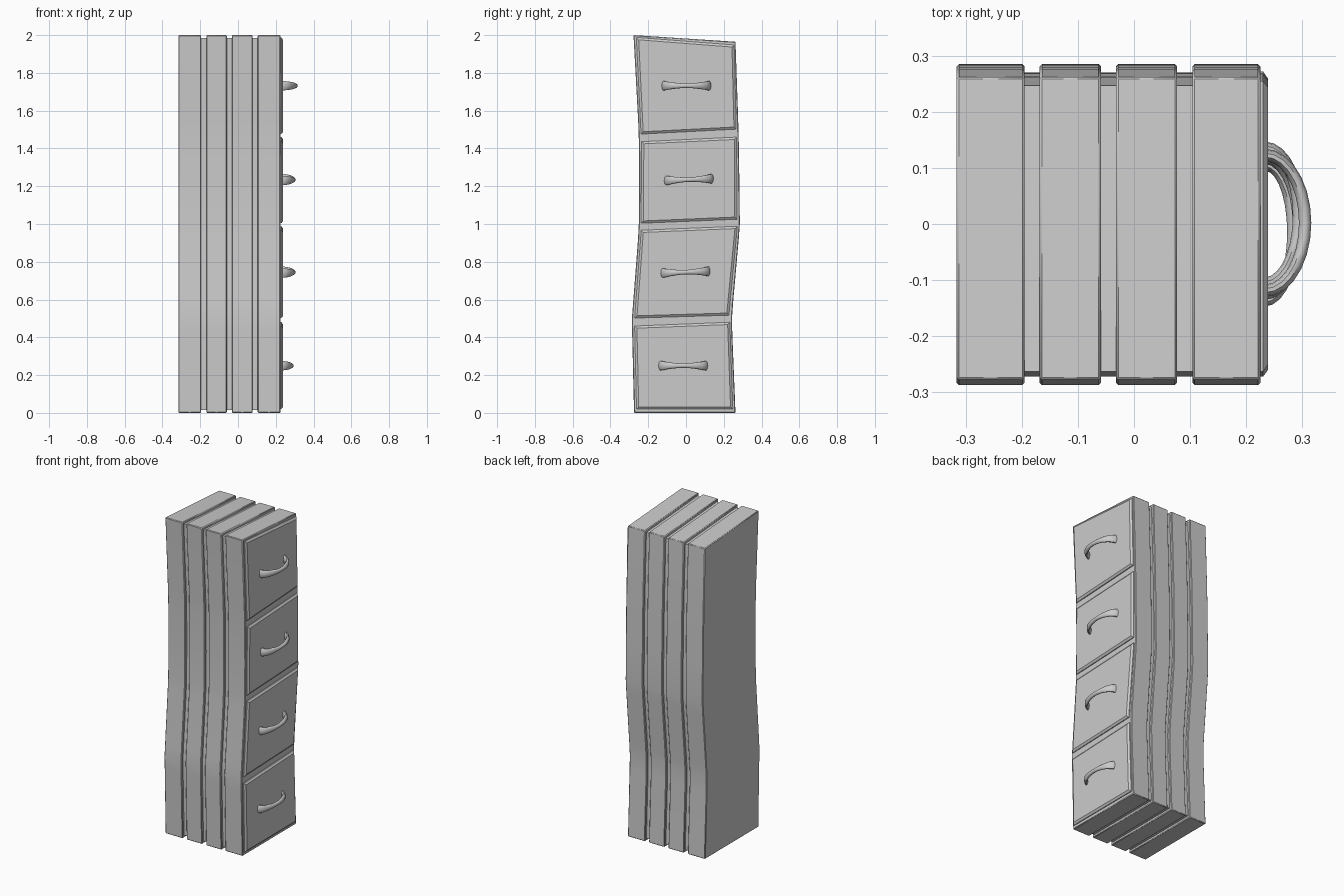
import bpy, bmesh, math
from mathutils import Vector

if "Cube" in bpy.data.objects:
    bpy.data.objects.remove(bpy.data.objects["Cube"])

# Wavy side profiles as (y, z), bottom to top
LEFT = [(-.275, 0), (-.285, .42), (-.287, .49), (-.281, .57), (-.254, .92), (-.25, 1.0),
        (-.248, 1.2), (-.249, 1.42), (-.253, 1.54), (-.278, 2.0)]
RIGHT = [(.262, 0), (.245, .42), (.244, .51), (.249, .58), (.28, .93), (.285, 1.0),
         (.283, 1.2), (.279, 1.45), (.276, 1.56), (.262, 1.965)]


def finish(name, bm, bevel=0, angle=30):
    bmesh.ops.recalc_face_normals(bm, faces=bm.faces)
    me = bpy.data.meshes.new(name)
    bm.to_mesh(me)
    bm.free()
    ob = bpy.data.objects.new(name, me)
    bpy.context.collection.objects.link(ob)
    if bevel:
        m = ob.modifiers.new("bevel", 'BEVEL')
        m.width = bevel
        m.segments = 1
        m.limit_method = 'ANGLE'
        m.angle_limit = math.radians(40)
    bpy.ops.object.select_all(action='DESELECT')
    ob.select_set(True)
    bpy.context.view_layer.objects.active = ob
    bpy.ops.object.shade_smooth_by_angle(angle=math.radians(angle))
    return ob


def wavy_slab(name, x0, x1, inset=0, bevel=0):
    """Stack of four-corner rings following the side profiles."""
    bm = bmesh.new()
    rings = []
    for i, ((yl, zl), (yr, zr)) in enumerate(zip(LEFT, RIGHT)):
        dz = inset if i == 0 else -inset if i == len(LEFT) - 1 else 0
        rings.append([bm.verts.new(p) for p in (
            (x0, yl + inset, zl + dz), (x1, yl + inset, zl + dz),
            (x1, yr - inset, zr + dz), (x0, yr - inset, zr + dz))])
    for a, b in zip(rings, rings[1:]):
        for k in range(4):
            bm.faces.new((a[k], a[(k + 1) % 4], b[(k + 1) % 4], b[k]))
    bm.faces.new(rings[0])
    bm.faces.new(rings[-1])
    return finish(name, bm, bevel)


# Cabinet body: four slabs around an inset core that forms the grooves
for i, (a, b) in enumerate([(-.316, -.195), (-.168, -.059), (-.032, .077), (.104, .225)]):
    wavy_slab(f"body_slab_{i + 1}", a, b, bevel=.004)
wavy_slab("body_core", -.29, .2, inset=.015)


def drawer_front(name, corners):
    """Crooked panel with a chamfered rim."""
    bm = bmesh.new()
    c = [Vector(p) for p in corners]
    inner = []
    for i, p in enumerate(c):
        u, v = (c[i - 1] - p).normalized(), (c[(i + 1) % 4] - p).normalized()
        inner.append(p + (u + v) * .012)
    rings = [[bm.verts.new((x, p.x, p.y)) for p in pts]
             for x, pts in ((.215, c), (.23, c), (.239, inner))]
    for a, b in zip(rings, rings[1:]):
        for k in range(4):
            bm.faces.new((a[k], a[(k + 1) % 4], b[(k + 1) % 4], b[k]))
    bm.faces.new(rings[0])
    bm.faces.new(rings[-1])
    return finish(name, bm, angle=20)


def handle(name, y, z, reach, tilt):
    """Arched pull with flared ends and a narrow middle."""
    bm = bmesh.new()
    n, sides, rings = 14, 10, []
    for i in range(n + 1):
        t = math.pi * i / n
        cy, sx = math.cos(t), math.sin(t)
        half = .012 + .014 * abs(cy) ** 1.6
        thick = .011
        ring = []
        for k in range(sides):
            a = 2 * math.pi * k / sides
            r, h = thick * math.cos(a), half * math.sin(a)
            py = cy * (.121 + r)
            ring.append(bm.verts.new((.233 + sx * (reach - .244 + r),
                                      y + py, z + h + py * tilt)))
        rings.append(ring)
    for a, b in zip(rings, rings[1:]):
        for k in range(sides):
            bm.faces.new((a[k], a[(k + 1) % sides], b[(k + 1) % sides], b[k]))
    bm.faces.new(rings[0])
    bm.faces.new(rings[-1])
    return finish(name, bm, angle=50)


# Drawers, bottom to top: corners (y, z), then handle y, z, reach, tilt
DRAWERS = [
    ([(-.262, .02), (.248, .02), (.232, .48), (-.272, .46)], (-.015, .25, .295, 0)),
    ([(-.272, .502), (.227, .517), (.272, .988), (-.237, .967)], (-.003, .745, .305, .04)),
    ([(-.238, 1.004), (.27, 1.025), (.268, 1.46), (-.235, 1.436)], (.015, 1.235, .305, .04)),
    ([(-.238, 1.476), (.266, 1.502), (.255, 1.948), (-.263, 1.988)], (.002, 1.732, .316, 0)),
]
for i, (corners, pull) in enumerate(DRAWERS):
    drawer_front(f"drawer_front_{i + 1}", corners)
    handle(f"drawer_handle_{i + 1}", *pull)
